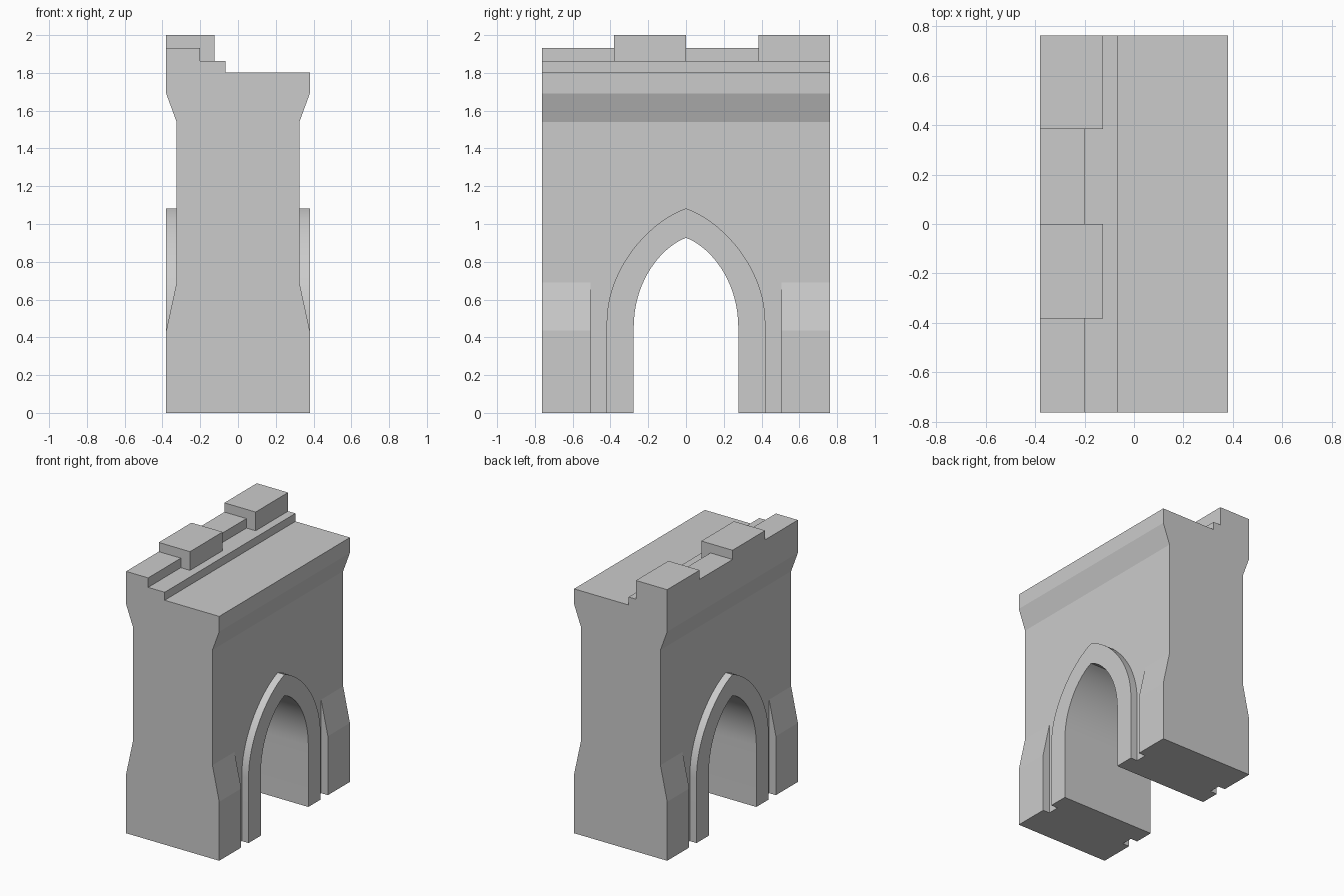
import bpy, bmesh

if "Cube" in bpy.data.objects:
    bpy.data.objects.remove(bpy.data.objects["Cube"])

W, N, L = 0.38, 0.325, 0.762      # outer half depth, wall half depth, half length


def prism(name, pts, axis, a, b):
    """Extrude a closed 2D profile: axis 'y' takes (x, z), axis 'x' takes (y, z)."""
    bm = bmesh.new()
    place = (lambda u, v: (u, a, v)) if axis == 'y' else (lambda u, v: (a, u, v))
    face = bm.faces.new([bm.verts.new(place(u, v)) for u, v in pts])
    geom = bmesh.ops.extrude_face_region(bm, geom=[face])['geom']
    step = (0, b - a, 0) if axis == 'y' else (b - a, 0, 0)
    bmesh.ops.translate(bm, vec=step, verts=[g for g in geom if isinstance(g, bmesh.types.BMVert)])
    bmesh.ops.recalc_face_normals(bm, faces=bm.faces)
    me = bpy.data.meshes.new(name)
    bm.to_mesh(me)
    bm.free()
    ob = bpy.data.objects.new(name, me)
    bpy.context.collection.objects.link(ob)
    return ob


def combine(target, tool, op):
    """Apply a boolean and discard the tool object."""
    mod = target.modifiers.new(op, 'BOOLEAN')
    mod.operation, mod.solver, mod.object = op, 'EXACT', tool
    bpy.context.view_layer.objects.active = target
    bpy.ops.object.modifier_apply(modifier=mod.name)
    bpy.data.objects.remove(tool)


def arch(p0, p1, p2, p3, base, n=18):
    """Pointed arch outline with straight legs down to z = base."""
    half = [(p0[0], base)]
    for i in range(n + 1):
        t = i / n
        s = 1 - t
        half.append(tuple(s**3 * a + 3 * s * s * t * b + 3 * s * t * t * c + t**3 * d
                          for a, b, c, d in zip(p0, p1, p2, p3)))
    return half + [(-y, z) for y, z in reversed(half[:-1])]


# Wall with flared top and stepped parapet
wall = prism('gate_wall', [
    (-N, 0), (N, 0), (N, 1.54), (W, 1.69), (W, 1.803), (-0.065, 1.803), (-0.065, 1.862),
    (-0.2, 1.862), (-0.2, 1.932), (-W, 1.932), (-W, 1.69), (-N, 1.54)], 'y', -L, L)

# Sloped buttresses at both ends
for a, b in ((-L, -0.505), (0.505, L)):
    combine(wall, prism('buttress', [(-W, 0), (W, 0), (W, 0.435), (N, 0.69),
                                     (-N, 0.69), (-W, 0.435)], 'y', a, b), 'UNION')

# Raised arch surround
outer = arch((0.42, 0.48), (0.42, 0.76), (0.2, 1.012), (0, 1.083), 0)
combine(wall, prism('arch_surround', outer, 'x', -W, W), 'UNION')

# Merlons
for a, b in ((-0.381, 0), (0.384, L)):
    combine(wall, prism('merlon', [(-W, 1.862), (-0.125, 1.862), (-0.125, 2), (-W, 2)],
                        'y', a, b), 'UNION')

# Gateway opening
inner = arch((0.277, 0.45), (0.277, 0.7), (0.13, 0.878), (0, 0.927), -0.1)
combine(wall, prism('gateway_opening', inner, 'x', -1, 1), 'DIFFERENCE')

# Smooth arch curves, crisp edges elsewhere
bpy.ops.object.select_all(action='DESELECT')
wall.select_set(True)
bpy.context.view_layer.objects.active = wall
bpy.ops.object.shade_smooth_by_angle(angle=0.17)
